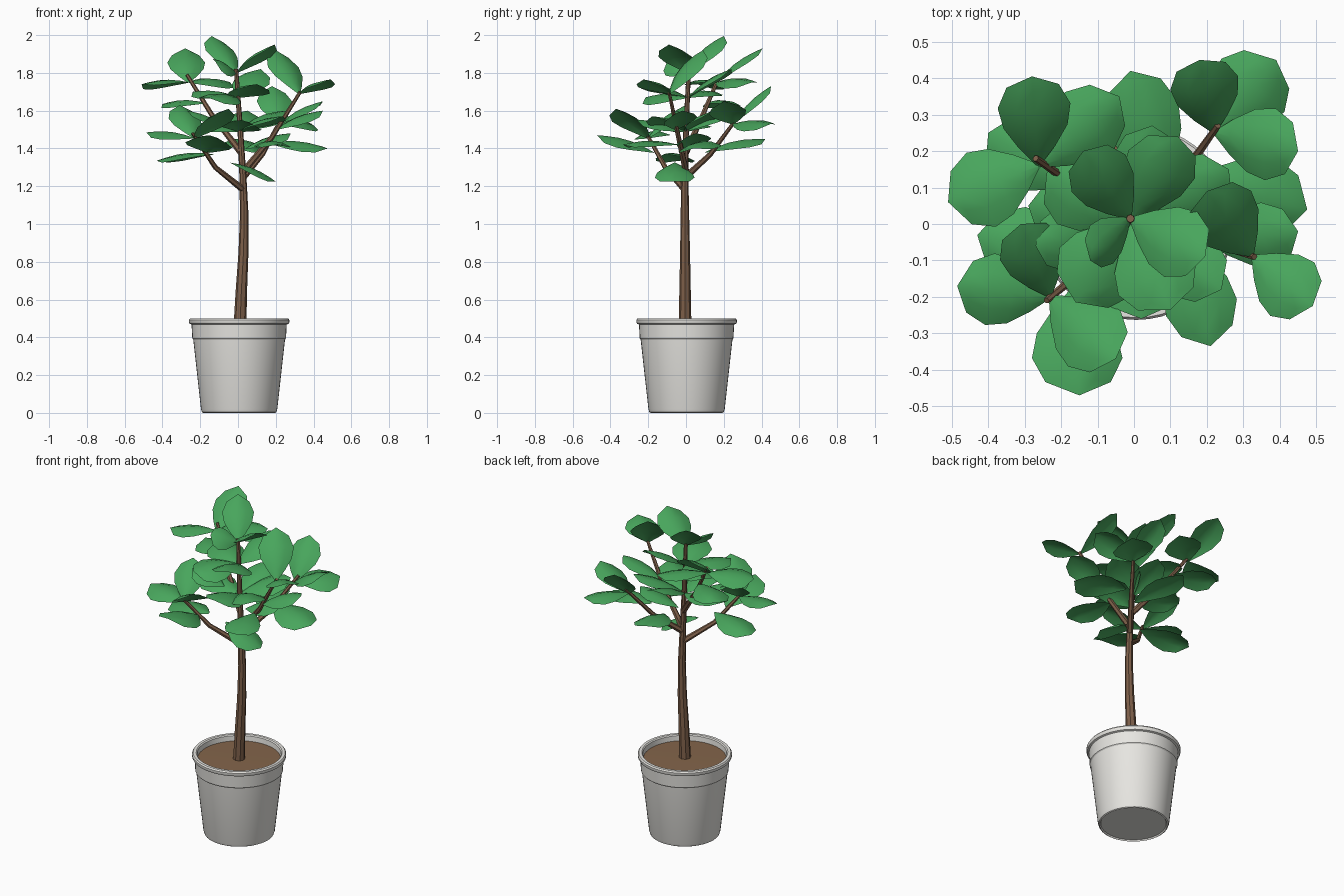
import bpy, bmesh, math
from mathutils import Vector

if "Cube" in bpy.data.objects:
    bpy.data.objects.remove(bpy.data.objects["Cube"])


def material(name, rgb):
    m = bpy.data.materials.new(name)
    m.diffuse_color = (*rgb, 1)
    m.use_nodes = True
    m.node_tree.nodes["Principled BSDF"].inputs["Base Color"].default_value = m.diffuse_color
    return m


GREEN = material("leaf green", (0.065, 0.38, 0.108))
BARK = material("bark brown", (0.21, 0.117, 0.068))
SOIL = material("soil brown", (0.23, 0.13, 0.07))
GREY = material("pot grey", (0.81, 0.80, 0.765))


def finish(name, bm, mat, angle):
    me = bpy.data.meshes.new(name)
    bm.to_mesh(me)
    bm.free()
    ob = bpy.data.objects.new(name, me)
    bpy.context.collection.objects.link(ob)
    me.materials.append(mat)
    bpy.ops.object.select_all(action='DESELECT')
    ob.select_set(True)
    bpy.context.view_layer.objects.active = ob
    bpy.ops.object.shade_smooth_by_angle(angle=math.radians(angle))
    return ob


def lathe(name, profile, mat, n=48):
    bm = bmesh.new()
    vs = [bm.verts.new((r, 0, z)) for r, z in profile]
    es = [bm.edges.new(p) for p in zip(vs, vs[1:])]
    bmesh.ops.spin(bm, geom=vs + es, cent=(0, 0, 0), axis=(0, 0, 1),
                   angle=math.tau, steps=n, use_merge=True)
    bmesh.ops.remove_doubles(bm, verts=bm.verts, dist=0.0005)
    bmesh.ops.recalc_face_normals(bm, faces=bm.faces)
    bmesh.ops.translate(bm, verts=bm.verts, vec=(0.006, 0.003, 0))
    return finish(name, bm, mat, 30)


def tube(name, path, r0, r1, sides=8):
    """Tapered limb through the path points."""
    bm = bmesh.new()
    pts = [Vector(p) for p in path]
    rings = []
    for i, p in enumerate(pts):
        d = (pts[min(i + 1, len(pts) - 1)] - pts[max(i - 1, 0)]).normalized()
        u = d.cross(Vector((0, 1, 0))).normalized()
        v = d.cross(u)
        r = r0 + (r1 - r0) * i / (len(pts) - 1)
        rings.append([bm.verts.new(p + r * (u * math.cos(a) + v * math.sin(a)))
                      for a in (math.tau * k / sides for k in range(sides))])
    for a, b in zip(rings, rings[1:]):
        for k in range(sides):
            j = (k + 1) % sides
            bm.faces.new((a[k], a[j], b[j], b[k]))
    bm.faces.new(rings[0])
    bm.faces.new(rings[-1])
    bmesh.ops.recalc_face_normals(bm, faces=bm.faces)
    return finish(name, bm, BARK, 30)


# Half width along a leaf, from stalk to tip
OUTLINE = [(0, 0.06), (0.2, 0.5), (0.42, 0.88), (0.64, 1.0), (0.86, 0.72), (1, 0.0)]
COLUMNS = (-1, -0.5, 0, 0.5, 1)
LEAN = (0.11, -0.14)   # usual sideways lean of a blade
FLAT = (0, 0)


def leaf(name, base, tip, width, lean=LEAN):
    """Broad domed blade, rolled so its top leans the given way."""
    base, tip = Vector(base), Vector(tip)
    d = tip - base
    side = d.cross(Vector((*lean, 1))).normalized()
    up = side.cross(d).normalized()
    bm = bmesh.new()
    rows = []
    for t, w in OUTLINE:
        mid = base + d * t + up * 0.07 * math.sin(math.pi * t) * d.length
        h = w * width / 2
        rows.append([bm.verts.new(mid + side * h * s - up * h * 0.32 * s * s)
                     for s in (COLUMNS if w else (0,))])
    for a, b in zip(rows, rows[1:]):
        for k in range(len(COLUMNS) - 1):
            if len(b) > 1:
                bm.faces.new((a[k], b[k], b[k + 1], a[k + 1]))
            else:
                bm.faces.new((a[k], b[0], a[k + 1]))
    for f in bm.faces:
        f.normal_update()
        if f.normal.dot(up) < 0:
            f.normal_flip()
    return finish(name, bm, GREEN, 60)


# Pot with rolled rim and collar step
lathe("pot", [(0, 0.008), (0.185, 0.008), (0.19, 0), (0.197, 0.004), (0.202, 0.02),
              (0.243, 0.388), (0.248, 0.394), (0.252, 0.468), (0.262, 0.472),
              (0.266, 0.48), (0.266, 0.492), (0.26, 0.5), (0.243, 0.5),
              (0.237, 0.494), (0.232, 0.44)], GREY)
lathe("soil", [(0, 0.466), (0.236, 0.463)], SOIL)

# Trunk and branches
tube("trunk", [(0.01, -0.005, 0.45), (0.018, -0.005, 0.65), (0.029, -0.005, 0.85),
               (0.033, -0.006, 1.05), (0.026, -0.006, 1.25), (0.012, 0, 1.5),
               (-0.01, 0.015, 1.82)], 0.034, 0.011)
BRANCHES = {
    "front_left_branch": [(0.03, -0.005, 1.18), (-0.12, -0.11, 1.3), (-0.24, -0.21, 1.48)],
    "back_right_branch": [(0.03, 0, 1.25), (0.13, 0.13, 1.37), (0.23, 0.27, 1.56)],
    "front_right_branch": [(0.03, 0, 1.28), (0.18, -0.04, 1.46), (0.33, -0.09, 1.7)],
    "back_left_branch": [(0.015, 0, 1.38), (-0.14, 0.09, 1.58), (-0.27, 0.18, 1.79)],
}
for name, path in BRANCHES.items():
    tube(name, path, 0.018, 0.009, 6)

# Leaves by the limb they grow on: stalk point, [tip, width, optional lean]
CLUSTERS = {
    "back_right_leaf": ((0.22, 0.25, 1.53), [
        ((0.39, 0.45, 1.53), 0.23), ((0.18, 0.45, 1.73), 0.19, FLAT),
        ((0.45, 0.2, 1.65), 0.20)]),
    "front_right_leaf": ((0.325, -0.088, 1.69), [
        ((0.49, -0.225, 1.765), 0.19, FLAT), ((0.2, 0.09, 1.92), 0.20)]),
    "front_left_leaf": ((-0.23, -0.2, 1.455), [
        ((-0.05, -0.37, 1.61), 0.21, FLAT), ((-0.485, -0.17, 1.485), 0.20),
        ((-0.31, 0.0, 1.63), 0.18, FLAT)]),
    "back_left_leaf": ((-0.262, 0.16, 1.75), [
        ((-0.51, 0.06, 1.74), 0.22, (0.2, 0.22)), ((-0.28, 0.405, 1.93), 0.20, FLAT),
        ((-0.04, 0.35, 1.75), 0.21)]),
    "crown_leaf": ((-0.01, 0.015, 1.8), [
        ((-0.14, 0.2, 1.995), 0.18, FLAT), ((0.195, -0.09, 1.95), 0.20, FLAT),
        ((-0.12, -0.1, 1.86), 0.15, (0.7, -0.4))]),
    "upper_leaf": ((-0.005, 0.01, 1.67), [
        ((0.12, 0.24, 1.82), 0.20), ((-0.24, 0.14, 1.70), 0.22),
        ((-0.16, -0.215, 1.67), 0.24), ((0.1, -0.235, 1.74), 0.23)]),
    "middle_leaf": ((0.01, 0, 1.49), [
        ((0.24, -0.18, 1.57), 0.20), ((0.02, -0.26, 1.55), 0.22),
        ((0.26, 0.15, 1.6), 0.20), ((0.05, 0.27, 1.6), 0.19),
        ((-0.29, 0.05, 1.53), 0.21)]),
    "low_leaf": ((-0.04, -0.06, 1.325), [((0.2, -0.06, 1.225), 0.21, FLAT)]),
}
for name, (base, tips) in CLUSTERS.items():
    for args in tips:
        leaf(name, base, *args)

# Single leaves along the limbs
for args in [
        ((-0.16, -0.17, 1.38), (-0.15, -0.47, 1.47), 0.25),
        ((-0.13, -0.1, 1.37), (-0.43, -0.03, 1.335), 0.21, FLAT),
        ((-0.17, 0.11, 1.64), (-0.4, 0.25, 1.635), 0.21),
        ((0.16, 0.12, 1.43), (0.475, 0.04, 1.40), 0.23),
        ((0.14, -0.04, 1.42), (0.21, -0.335, 1.42), 0.20, FLAT),
        ((0.08, 0.1, 1.38), (-0.01, 0.42, 1.45), 0.21),
        ((0.2, -0.05, 1.5), (0.45, -0.02, 1.6), 0.18),
        ((0.04, 0.02, 1.4), (0.28, 0.05, 1.48), 0.19),
        ((-0.08, -0.02, 1.52), (-0.27, -0.06, 1.6), 0.17)]:
    leaf("branch_leaf", *args)
